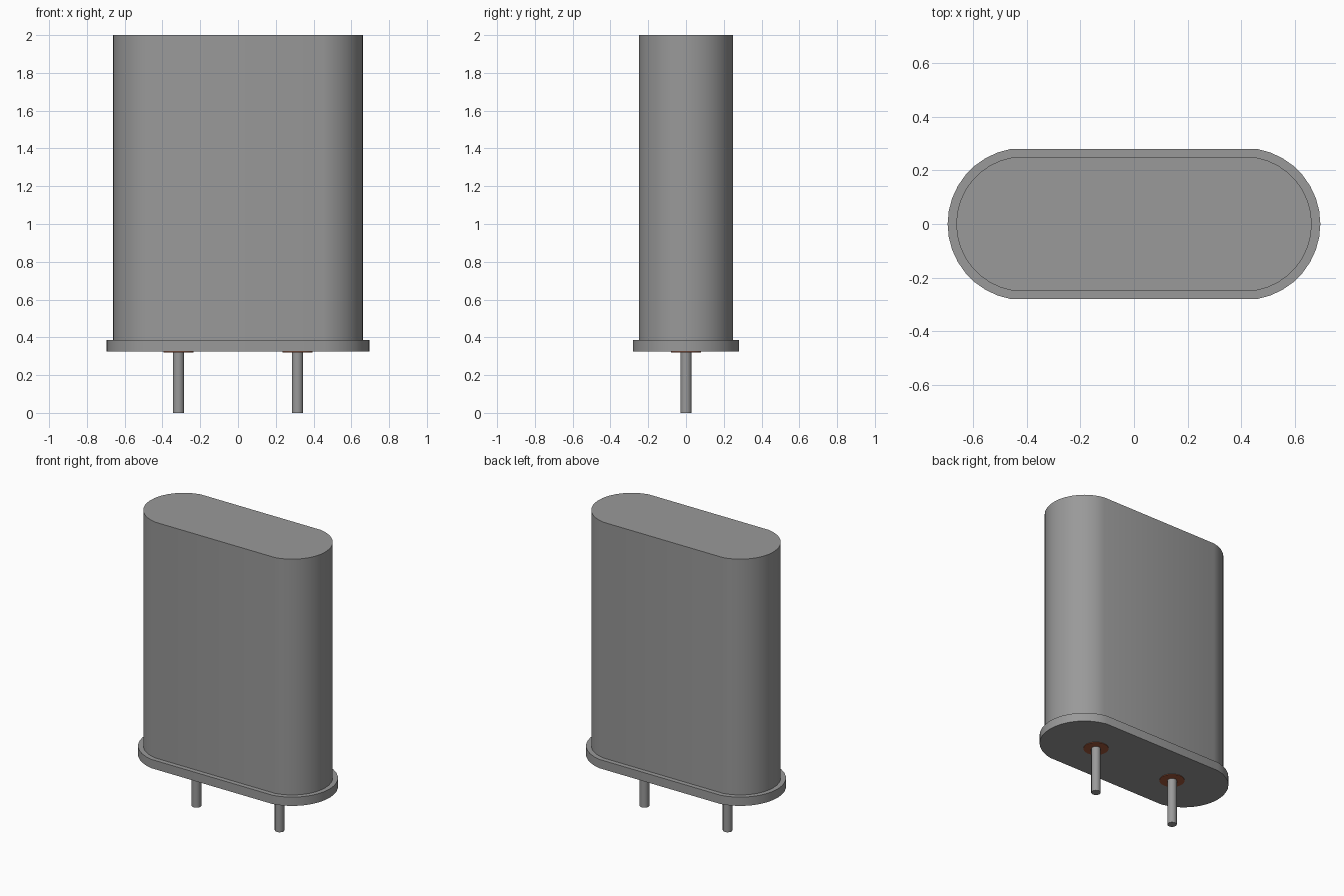
import bpy
import bmesh
import math

cube = bpy.data.objects.get("Cube")
if cube:
    bpy.data.objects.remove(cube)


def material(name, rgb):
    mat = bpy.data.materials.new(name)
    mat.use_nodes = True
    mat.diffuse_color = (*rgb, 1)
    mat.node_tree.nodes["Principled BSDF"].inputs["Base Color"].default_value = (*rgb, 1)
    return mat


metal = material("grey metal", (0.32, 0.32, 0.32))
glass = material("brown glass", (0.36, 0.10, 0.045))


def prism(name, outline, bottom, top, mat):
    """Extrude a closed xy outline between two heights."""
    bm = bmesh.new()
    base = bm.faces.new([bm.verts.new((x, y, bottom)) for x, y in outline])
    result = bmesh.ops.extrude_face_region(bm, geom=[base])
    rim = [v for v in result["geom"] if isinstance(v, bmesh.types.BMVert)]
    bmesh.ops.translate(bm, verts=rim, vec=(0, 0, top - bottom))
    bmesh.ops.recalc_face_normals(bm, faces=bm.faces)
    mesh = bpy.data.meshes.new(name)
    bm.to_mesh(mesh)
    bm.free()
    mesh.materials.append(mat)
    obj = bpy.data.objects.new(name, mesh)
    bpy.context.collection.objects.link(obj)
    bpy.ops.object.select_all(action="DESELECT")
    obj.select_set(True)
    bpy.context.view_layer.objects.active = obj
    bpy.ops.object.shade_smooth_by_angle(angle=math.radians(35))
    return obj


def capsule(radius, centre=0.411, spread=80, steps=16):
    """Flat-sided oval: two arcs that stop just short of the straight sides."""
    angles = [math.radians(spread * (2 * i / steps - 1)) for i in range(steps + 1)]
    right = [(centre + radius * math.cos(a), radius * math.sin(a)) for a in angles]
    return right + [(-x, -y) for x, y in right]


def circle(x, radius, steps=24):
    turns = [math.tau * i / steps for i in range(steps)]
    return [(x + radius * math.cos(a), radius * math.sin(a)) for a in turns]


# Can and its base flange
prism("can", capsule(0.252), 0.385, 2.0, metal)
prism("base_flange", capsule(0.284), 0.325, 0.385, metal)

# Lead pins with glass seals around them
for side, x in (("left", 0.315), ("right", -0.315)):
    prism(side + "_pin", circle(x, 0.03), 0.0, 0.33, metal)
    prism(side + "_seal", circle(x, 0.08), 0.321, 0.326, glass)
